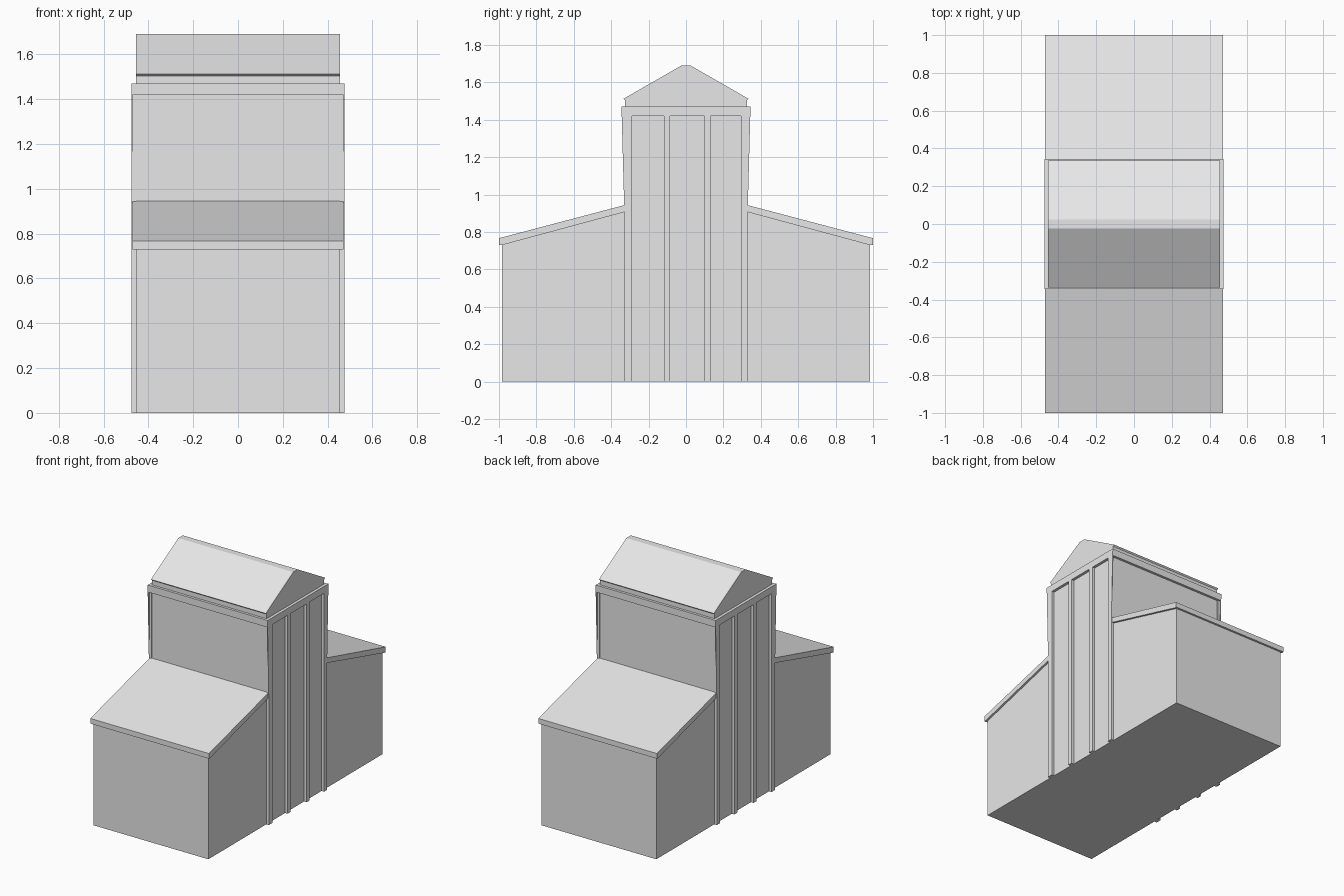
import bpy
import bmesh

cube = bpy.data.objects.get("Cube")
if cube:
    bpy.data.objects.remove(cube, do_unlink=True)

grey = bpy.data.materials.new("plain_grey")
grey.use_nodes = True
grey.diffuse_color = (0.8, 0.8, 0.8, 1)
grey.node_tree.nodes["Principled BSDF"].inputs["Base Color"].default_value = (0.8, 0.8, 0.8, 1)


def extrude(name, profile, x0, x1):
    """Extrude a (y, z) profile along x."""
    bm = bmesh.new()
    face = bm.faces.new([bm.verts.new((x0, y, z)) for y, z in profile])
    new = bmesh.ops.extrude_face_region(bm, geom=[face])["geom"]
    moved = [v for v in new if isinstance(v, bmesh.types.BMVert)]
    bmesh.ops.translate(bm, verts=moved, vec=(x1 - x0, 0, 0))
    bmesh.ops.recalc_face_normals(bm, faces=bm.faces)
    mesh = bpy.data.meshes.new(name)
    bm.to_mesh(mesh)
    bm.free()
    mesh.materials.append(grey)
    obj = bpy.data.objects.new(name, mesh)
    bpy.context.collection.objects.link(obj)
    return obj


def rect(y0, y1, z0, z1):
    return [(y0, z0), (y1, z0), (y1, z1), (y0, z1)]


def mirrored(half):
    """Complete a symmetric profile from its +y half, listed bottom to top."""
    return half + [(-y, z) for y, z in reversed(half)]


BODY, ROOF, FRAME = 0.455, 0.47, 0.475
TOP, BAND = 1.47, 1.42

# Lower body with sloping shoulders
extrude("lower_body", mirrored([(0.985, 0), (0.985, 0.735), (0.325, 0.912)]), -BODY, BODY)

# Tower core, set back behind the side frames
extrude("tower_core", rect(-0.325, 0.325, 0.7, TOP), -BODY, BODY)

# Front and back: lean-to roofs, tower walls and cornices
for side, label in ((-1, "front"), (1, "back")):
    slab = [(0.325, 0.908), (0.985, 0.73), (1.0, 0.73), (1.0, 0.767), (0.325, 0.945)]
    extrude(label + "_lower_roof", [(side * y, z) for y, z in slab], -ROOF, ROOF)
    extrude(label + "_tower_wall", rect(side * 0.295, side * 0.325, 0.9, BAND), -ROOF, ROOF)
    extrude(label + "_cornice", rect(side * 0.29, side * 0.343, BAND, TOP), -FRAME, FRAME)

# Left and right: pilasters, top band and flared corner lips
for side, label in ((-1, "right"), (1, "left")):
    inner, outer = side * BODY, side * FRAME
    for i, (y0, y1) in enumerate(((-0.33, -0.29), (-0.118, -0.086),
                                  (0.098, 0.132), (0.295, 0.33))):
        extrude(f"{label}_pilaster_{i + 1}", rect(y0, y1, 0, BAND), inner, outer)
    extrude(label + "_top_band", rect(-0.338, 0.338, BAND, TOP), inner, outer)
    for end in (-1, 1):
        lip = [(0.3, 0.92), (0.33, 0.92), (0.345, TOP), (0.3, TOP)]
        extrude(f"{label}_corner_lip", [(end * y, z) for y, z in lip], side * 0.469, outer)

# Upper roof on a short neck, with a flattened ridge
extrude("roof_neck", rect(-0.325, 0.325, TOP, 1.515), -BODY, BODY)
extrude("upper_roof", mirrored([(0.325, 1.503), (0.335, 1.512), (0.025, 1.69)]), -BODY, BODY)
